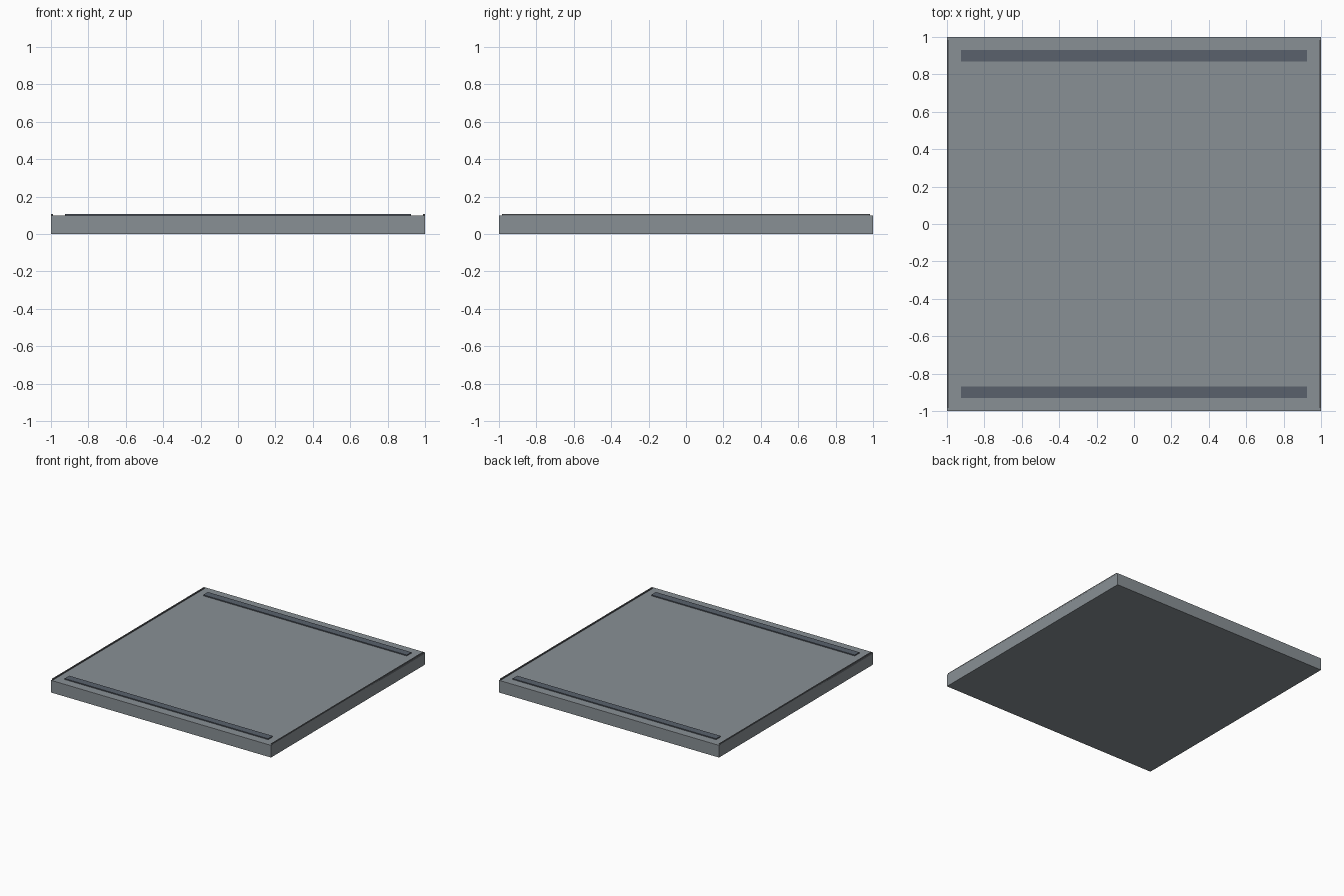
import bpy

if "Cube" in bpy.data.objects:
    bpy.data.objects.remove(bpy.data.objects["Cube"])

SLAB_H = 0.10
TRIM_TOP = 0.108


def material(name, rgb):
    mat = bpy.data.materials.new(name)
    mat.diffuse_color = (*rgb, 1.0)
    mat.use_nodes = True
    mat.node_tree.nodes["Principled BSDF"].inputs["Base Color"].default_value = mat.diffuse_color
    return mat


def box(name, x, y, z, mat):
    """Box from (min, max) ranges on each axis."""
    centre = [(r[0] + r[1]) / 2 for r in (x, y, z)]
    bpy.ops.mesh.primitive_cube_add(size=1, location=centre)
    ob = bpy.context.object
    ob.name = name
    ob.scale = [r[1] - r[0] for r in (x, y, z)]
    bpy.ops.object.transform_apply(location=False, rotation=False, scale=True)
    ob.data.materials.append(mat)
    return ob


panel_grey = material("panel_grey", (0.25, 0.28, 0.30))
strip_grey = material("strip_grey", (0.10, 0.12, 0.15))
edge_grey = material("edge_grey", (0.12, 0.13, 0.14))

# Main floor slab
box("floor_slab", (-1, 1), (-1, 1), (0, SLAB_H), panel_grey)

# Raised strips near front and back, thin lips along both sides
for s, y_name, x_name in ((-1, "front", "left"), (1, "back", "right")):
    box(y_name + "_strip", (-0.925, 0.925), sorted((s * 0.87, s * 0.93)),
        (SLAB_H - 0.01, TRIM_TOP), strip_grey)
    box(x_name + "_edge_lip", sorted((s * 0.99, s * 1.0)), (-0.985, 0.985),
        (SLAB_H - 0.01, TRIM_TOP), edge_grey)
